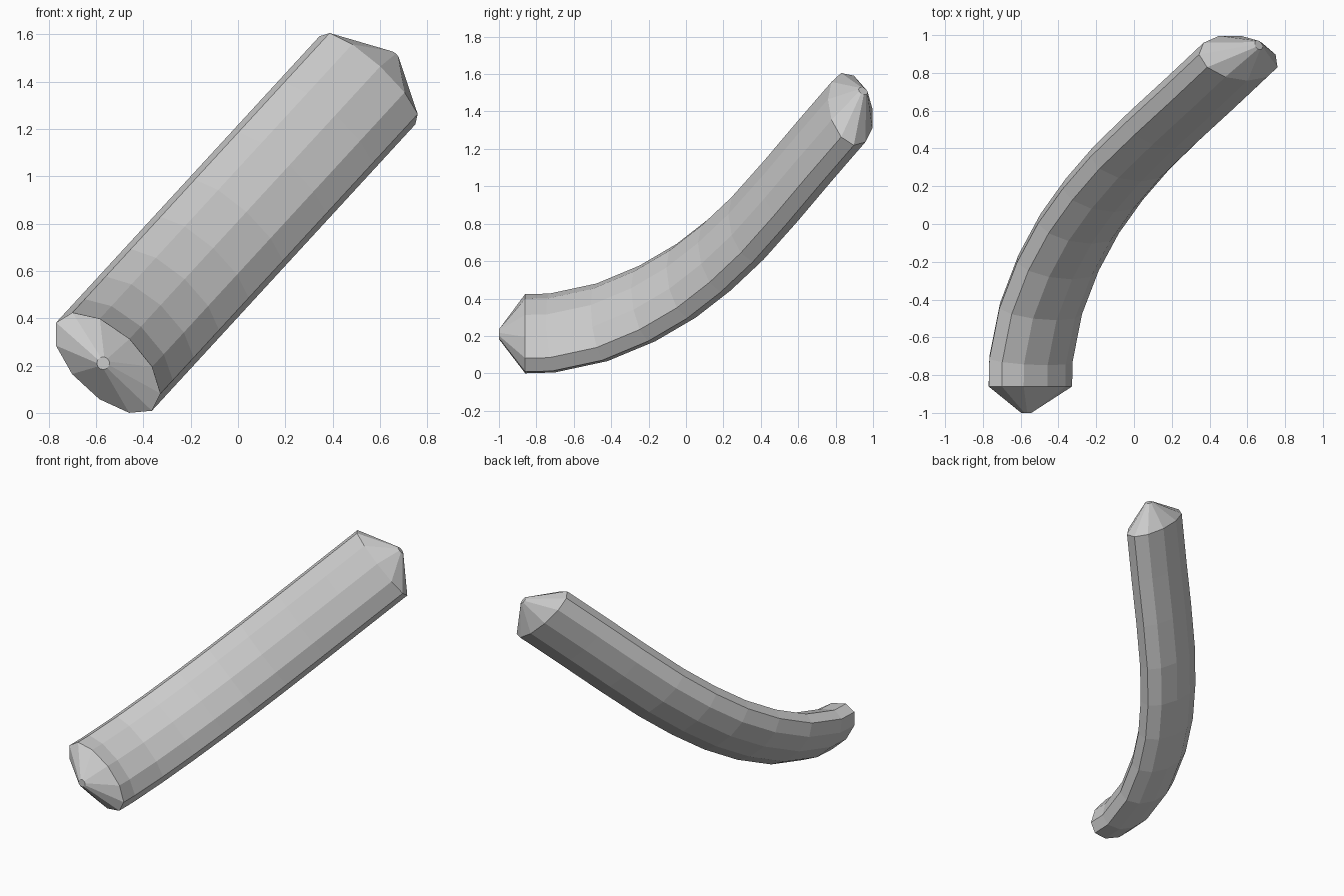
import bpy, bmesh
from math import cos, sin, tau, pi
from mathutils import Vector

if "Cube" in bpy.data.objects:
    bpy.data.objects.remove(bpy.data.objects["Cube"])

SIDES = 11
U = Vector((0.677, 0, 0.736))      # slanted direction of the bend plane
W = Vector((-0.736, 0, 0.677))     # wide axis of the oval section
Y = Vector((0, 1, 0))

# centre line of the bar as (y, z); x follows the straight front-view slope
path = [(-0.86, 0.21), (-0.72, 0.213), (-0.455, 0.27), (-0.215, 0.37), (-0.01, 0.49),
        (0.17, 0.63), (0.34, 0.79), (0.52, 0.992), (0.70, 1.205), (0.88, 1.413)]


def point(y, z):
    return Vector((-0.553 + (z - 0.21) * 0.92, y, z))


centres = [point(*p) for p in path]
start_tip = Vector((-0.57, -1.0, 0.21))
end_tip = Vector((0.66, 0.947, 1.51))

bm = bmesh.new()


def ring(centre, tangent, a, b):
    t = tangent.normalized()
    v = U * t.dot(Y) - Y * t.dot(U)
    return [bm.verts.new(centre + W * a * cos(k) + v.normalized() * b * sin(k))
            for k in (pi / 2 + tau * i / SIDES for i in range(SIDES))]


# tip disc, oval body rings, tip disc
rings = [ring(start_tip, Y, 0.027, 0.027)]
for i, c in enumerate(centres):
    if i == 0:
        t = Y
    elif i == len(centres) - 1:
        t = end_tip - centres[i - 1]
    else:
        t = centres[i + 1] - centres[i - 1]
    rings.append(ring(c, t, 0.278, 0.14))
rings.append(ring(end_tip, end_tip - centres[-1], 0.027, 0.027))

# skin the rings and close both tips
for r, s in zip(rings, rings[1:]):
    for i in range(SIDES):
        j = (i + 1) % SIDES
        bm.faces.new((r[i], r[j], s[j], s[i]))
bm.faces.new(rings[0])
bm.faces.new(rings[-1])
bmesh.ops.recalc_face_normals(bm, faces=bm.faces)

mesh = bpy.data.meshes.new("curved_bar")
bm.to_mesh(mesh)
bm.free()
bpy.context.collection.objects.link(bpy.data.objects.new("curved_bar", mesh))
